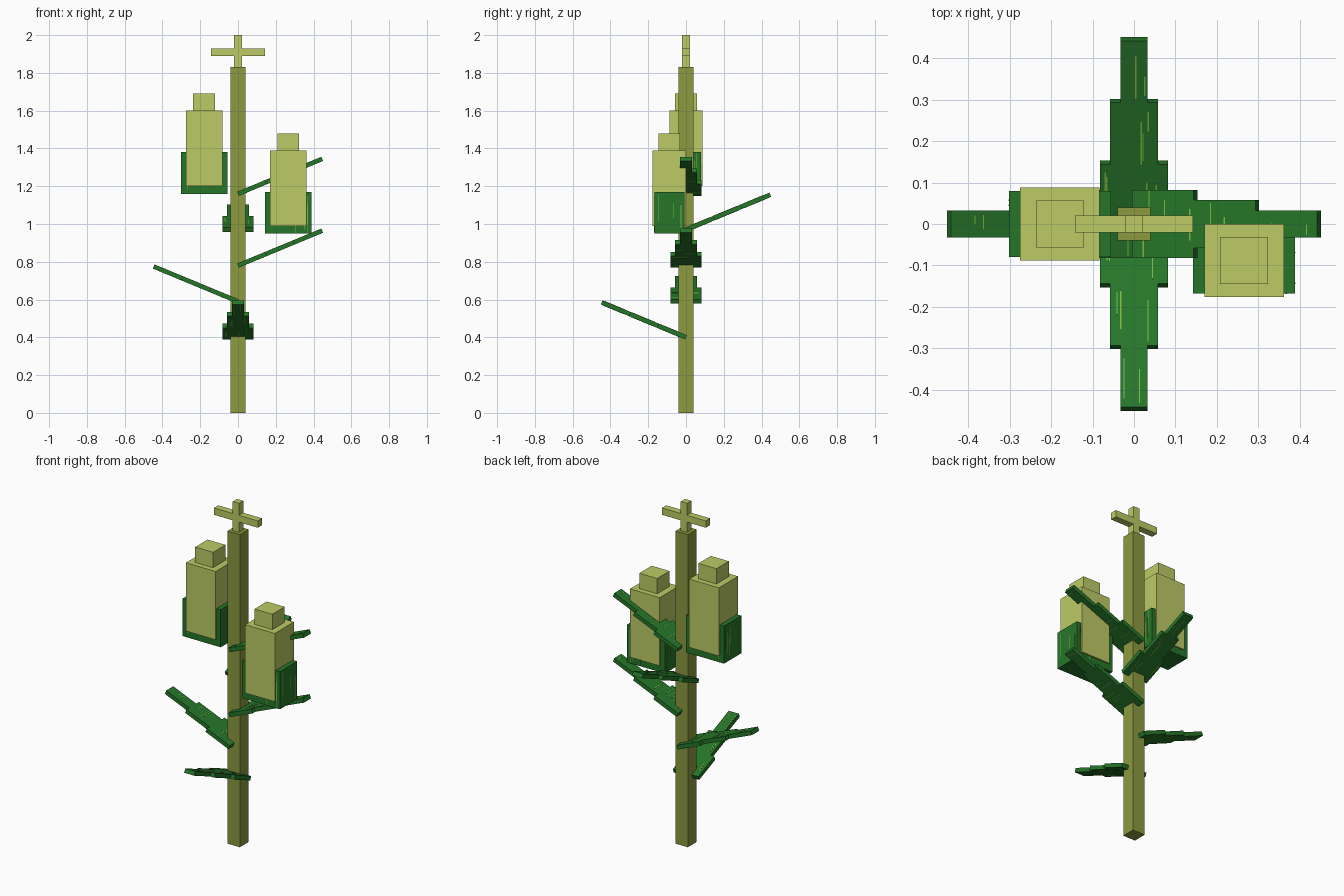
import bpy
import math
import random
from mathutils import Matrix, Vector

cube = bpy.data.objects.get("Cube")
if cube:
    bpy.data.objects.remove(cube, do_unlink=True)

random.seed(4)


def srgb(c):
    return c / 12.92 if c <= 0.04045 else ((c + 0.055) / 1.055) ** 2.4


def material(name, *rgb):
    color = tuple(srgb(c / 255) for c in rgb) + (1.0,)
    mat = bpy.data.materials.new(name)
    mat.use_nodes = True
    mat.diffuse_color = color
    bsdf = next(n for n in mat.node_tree.nodes if n.type == 'BSDF_PRINCIPLED')
    bsdf.inputs["Base Color"].default_value = color
    return mat


olive = material("olive stalk", 139, 155, 63)
straw = material("pale straw", 188, 203, 101)
green = material("leaf green", 38, 118, 41)
lime = material("lime vein", 125, 185, 65)


def box(name, center, size, mat, placement=Matrix()):
    """Flat shaded box, sized in its own frame and then placed."""
    bpy.ops.mesh.primitive_cube_add(size=1)
    obj = bpy.context.object
    obj.name = name
    local = Matrix.Translation(Vector(center)) @ Matrix.Diagonal((*size, 1))
    obj.data.transform(placement @ local)
    obj.data.materials.append(mat)
    return obj


def veins(name, center, size, across, along, count, placement):
    """Thin broken streaks through a box, spread on one axis, running on another."""
    for _ in range(count):
        mid, dims = list(center), [s + 0.002 for s in size]
        dims[across] = 0.003
        dims[along] = size[along] * random.uniform(0.3, 0.7)
        mid[across] += size[across] * random.uniform(-0.45, 0.45)
        mid[along] += (size[along] - dims[along]) * random.uniform(-0.5, 0.5)
        box(name, mid, dims, lime, placement)


# Stalk and the crossed tassel on top
box("stalk", (0, 0, 0.915), (0.08, 0.08, 1.83), olive)
box("tassel_upright", (0, 0, 1.915), (0.04, 0.04, 0.17), straw)
box("tassel_crossbar", (0, 0, 1.91), (0.284, 0.04, 0.04), straw)

# Leaves: three narrowing slats rising outward, spiralling up the stalk
SLOPE = math.radians(22.5)
SLAT = 0.161
for i, heading in enumerate((-90, 180, 0, 90, 0)):
    place = (Matrix.Translation((0, 0, 0.4 + 0.19 * i))
             @ Matrix.Rotation(math.radians(heading), 4, 'Z')
             @ Matrix.Rotation(-SLOPE, 4, 'Y'))
    # Streaks run front to back on every leaf
    across, along = (1, 0) if abs(heading) == 90 else (0, 1)
    for j, width in enumerate((0.165, 0.115, 0.065)):
        center, size = (SLAT * (j + 0.5), 0, 0), (SLAT, width, 0.024)
        box(f"leaf_{i + 1}_slat_{j + 1}", center, size, green, place)
        veins(f"leaf_{i + 1}_vein", center, size, across, along, 4 - j, place)


# Cobs: kernel block with a stepped tip, sitting in a husk
def cob(side, x, y, z):
    place = Matrix.Translation((x, y, z))
    center, size = (0, 0, 0.11), (0.246, 0.16, 0.22)
    box(side + "_husk", center, size, green, place)
    for across in (0, 1):
        veins(side + "_husk_vein", center, size, across, 2, 4, place)
    box(side + "_cob", (0, 0, 0.24), (0.192, 0.177, 0.4), straw, place)
    box(side + "_cob_tip", (0, 0, 0.485), (0.116, 0.114, 0.09), straw, place)


cob("right", -0.179, 0, 1.16)
cob("left", 0.266, -0.088, 0.95)
